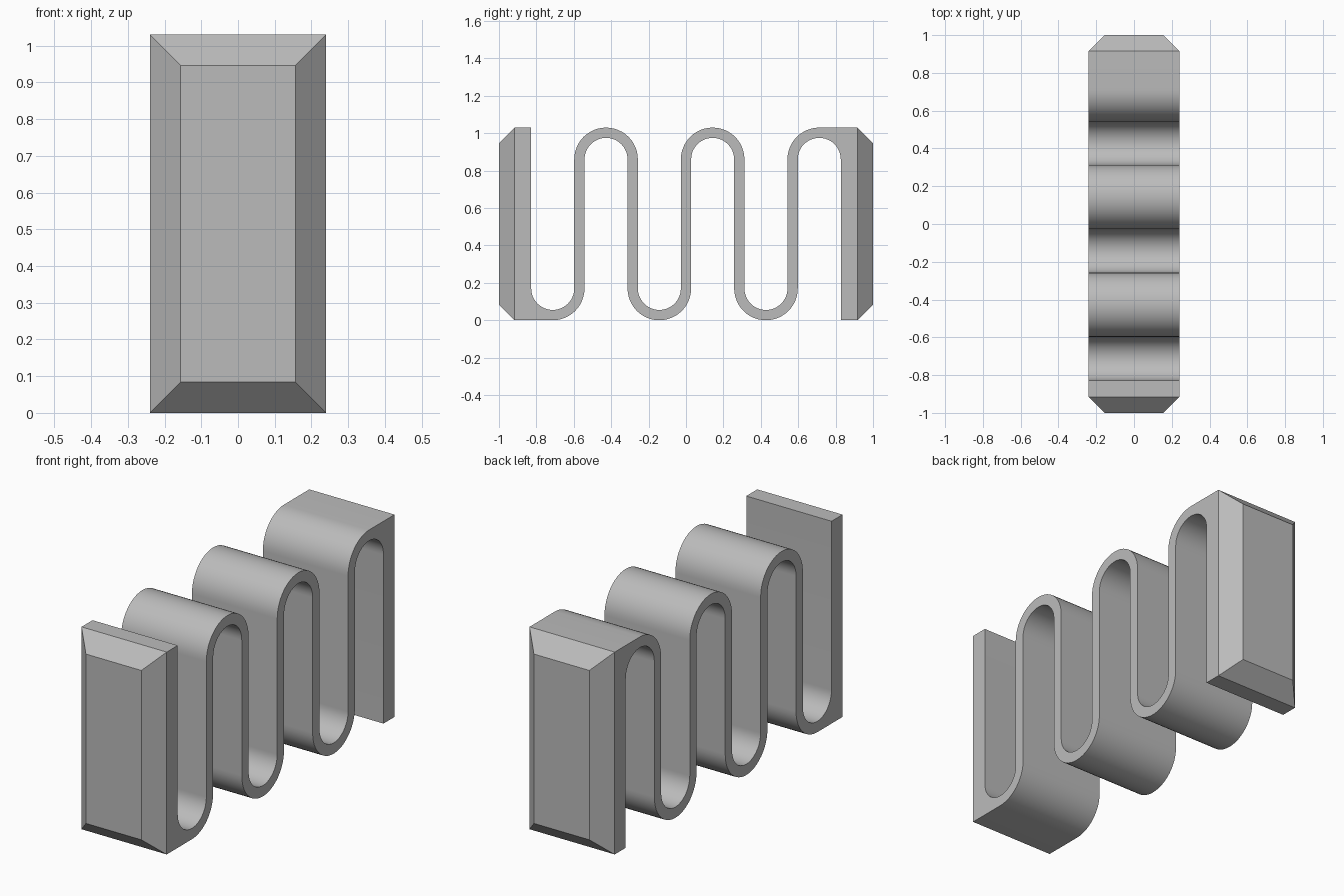
import bpy
import bmesh
from math import pi, sin, cos

# Remove the default object
if "Cube" in bpy.data.objects:
    bpy.data.objects.remove(bpy.data.objects["Cube"], do_unlink=True)

HEIGHT, HALF_WIDTH = 1.03, 0.24
PITCH, THICK, BENDS = 0.285, 0.055, 6
CHAMFER = 0.084
END = 1 - CHAMFER
INNER, OUTER = (PITCH - THICK) / 2, (PITCH + THICK) / 2
STEPS = 24

# Single grey material
grey = bpy.data.materials.new("light_grey")
grey.use_nodes = True
colour = (0.5, 0.5, 0.5, 1)
grey.diffuse_color = colour
grey.node_tree.nodes["Principled BSDF"].inputs["Base Color"].default_value = colour

# Upper edge of the serpentine: alternating dips (inner) and crests (outer)
upper = [(-END, HEIGHT), (-PITCH * BENDS / 2 + THICK / 2, HEIGHT)]
for i in range(BENDS):
    cy = (i - (BENDS - 1) / 2) * PITCH
    crest = i % 2 == 1
    radius = OUTER if crest else INNER
    cz = HEIGHT - OUTER if crest else OUTER
    turn = 1 if crest else -1
    steps = STEPS // 2 if i == BENDS - 1 else STEPS
    for s in range(steps + 1):
        a = pi * s / STEPS
        upper.append((cy - radius * cos(a), cz + turn * radius * sin(a)))
upper.append((END, HEIGHT))

# The lower edge is the upper edge turned half way round
outline = upper + [(-y, HEIGHT - z) for y, z in upper]

# Extrude the outline across the width
bm = bmesh.new()
side = bm.faces.new([bm.verts.new((-HALF_WIDTH, y, z)) for y, z in outline])
extruded = bmesh.ops.extrude_face_region(bm, geom=[side], use_keep_orig=True)
moved = [v for v in extruded["geom"] if isinstance(v, bmesh.types.BMVert)]
bmesh.ops.translate(bm, verts=moved, vec=(2 * HALF_WIDTH, 0, 0))
bmesh.ops.recalc_face_normals(bm, faces=bm.faces[:])

# Chamfered pads on the two end faces
ends = [f for f in bm.faces if abs(f.calc_center_median().y) > END - 0.001]
bmesh.ops.inset_individual(bm, faces=ends, thickness=CHAMFER, depth=CHAMFER,
                           use_even_offset=True)

mesh = bpy.data.meshes.new("serpentine_spring")
bm.to_mesh(mesh)
bm.free()
mesh.materials.append(grey)
spring = bpy.data.objects.new("serpentine_spring", mesh)
bpy.context.collection.objects.link(spring)

# Smooth bends, sharp borders
bpy.context.view_layer.objects.active = spring
spring.select_set(True)
bpy.ops.object.shade_smooth_by_angle(angle=pi / 6)
